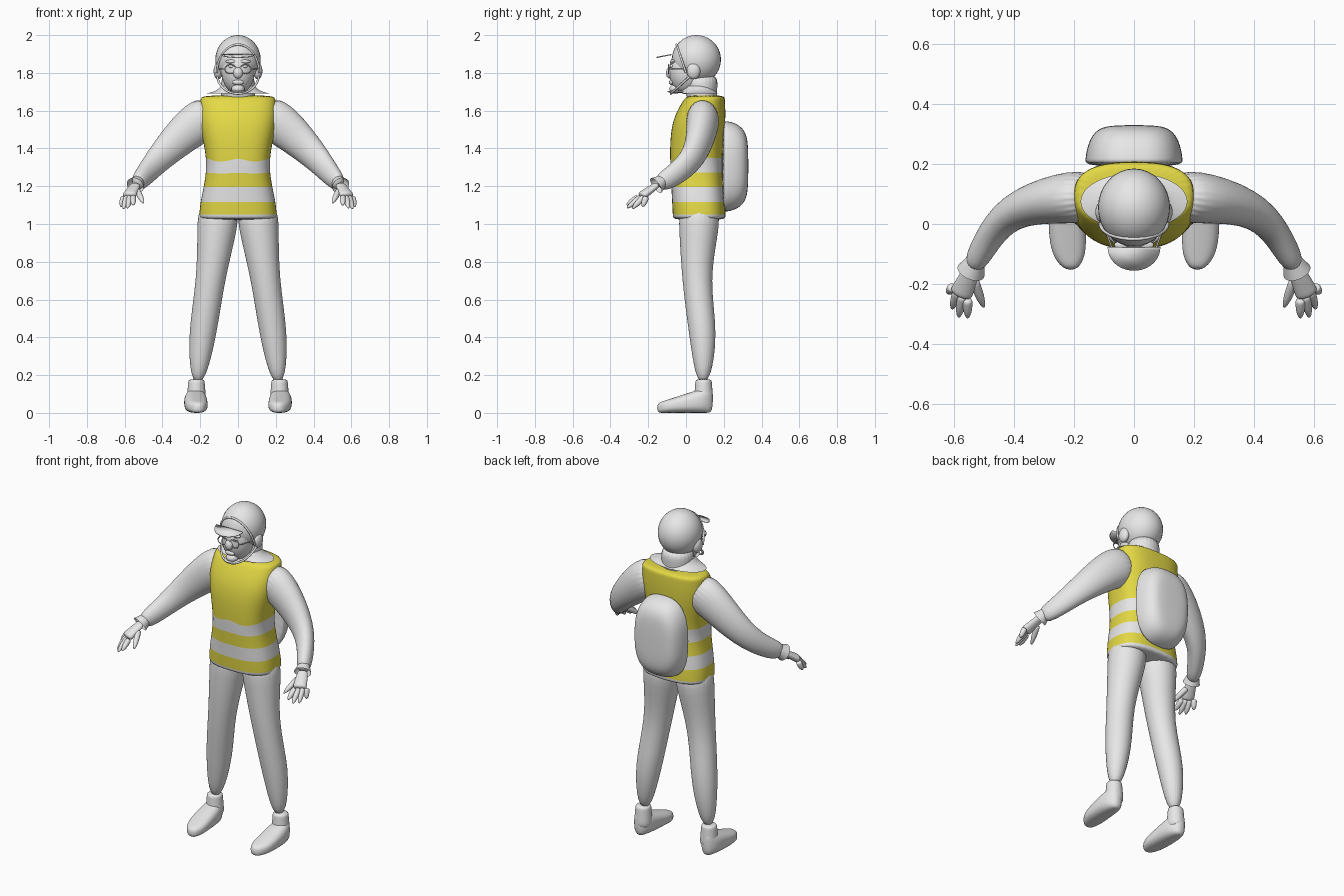
import bpy, bmesh
from math import sin, cos, pi, tau, floor, copysign
from mathutils import Vector

cube = bpy.data.objects.get("Cube")
if cube:
    bpy.data.objects.remove(cube)

X, Y, Z = Vector((1, 0, 0)), Vector((0, 1, 0)), Vector((0, 0, 1))


def material(name, *rgb):
    made = bpy.data.materials.new(name)
    made.use_nodes = True
    made.diffuse_color = (*rgb, 1)
    made.node_tree.nodes["Principled BSDF"].inputs["Base Color"].default_value = (*rgb, 1)
    return made


grey = material("light_grey", .8, .8, .8)
yellow = material("safety_yellow", .77, .69, .06)


def place(name, data):
    data.materials.append(grey)
    part = bpy.data.objects.new(name, data)
    bpy.context.collection.objects.link(part)
    return part


def finish(name, bm, level):
    bmesh.ops.recalc_face_normals(bm, faces=bm.faces)
    for face in bm.faces:
        face.smooth = True
    mesh = bpy.data.meshes.new(name)
    bm.to_mesh(mesh)
    bm.free()
    part = place(name, mesh)
    if level:
        smooth = part.modifiers.new("smooth", "SUBSURF")
        smooth.levels = smooth.render_levels = level
    return part


def loft(name, rings, ref=Y, axis=None, ratio=1, power=2, segs=24, caps=True, level=2):
    """Skin rings of (centre, radius, optional second radius) along their path."""
    bm = bmesh.new()
    loops = []
    for i, (centre, wide, *tall) in enumerate(rings):
        ahead, behind = rings[min(i + 1, len(rings) - 1)], rings[max(i - 1, 0)]
        along = axis or (Vector(ahead[0]) - Vector(behind[0])).normalized()
        side = ref.cross(along).normalized()
        up = along.cross(side)
        high = tall[0] if tall else wide * ratio
        loop = []
        for k in range(segs):
            c, s = cos(tau * k / segs), sin(tau * k / segs)
            across = side * wide * copysign(abs(c) ** (2 / power), c)
            upward = up * high * copysign(abs(s) ** (2 / power), s)
            loop.append(bm.verts.new(Vector(centre) + across + upward))
        loops.append(loop)
    for low, top in zip(loops, loops[1:]):
        for k in range(segs):
            bm.faces.new((low[k - 1], low[k], top[k], top[k - 1]))
    if caps:
        bm.faces.new(loops[0])
        bm.faces.new(loops[-1])
    return finish(name, bm, level)


def stack(name, rows, **options):
    """Level sections given as height, half width, front and back."""
    rings = [((0, (front + back) / 2, z), wide, (back - front) / 2)
             for z, wide, front, back in rows]
    return loft(name, rings, axis=Z, **options)


def ball(name, centre, size):
    bm = bmesh.new()
    bmesh.ops.create_uvsphere(bm, u_segments=32, v_segments=20, radius=1)
    bmesh.ops.scale(bm, vec=size, verts=bm.verts)
    bmesh.ops.translate(bm, vec=centre, verts=bm.verts)
    return finish(name, bm, 0)


def wire(name, points, radius, closed=False):
    curve = bpy.data.curves.new(name, "CURVE")
    curve.dimensions = "3D"
    curve.bevel_depth, curve.bevel_resolution = radius, 2
    spline = curve.splines.new("POLY")
    spline.points.add(len(points) - 1)
    for target, point in zip(spline.points, points):
        target.co = (*point, 1)
    spline.use_cyclic_u = closed
    return place(name, curve)


def arc(turn, steps=24):
    return [turn * i / steps for i in range(steps + 1)]


# Vest: evenly spaced bands, pinched at the waist and swelling at hem and chest
hem, band, shoulder = 1.04, .0775, 8


def vest_row(k):
    pinch = cos(tau * k / 7)
    front = -.07 - .004 * k + .09 * (k / shoulder) ** 6
    return hem + band * k, .187 + .02 * pinch, front, .2 + .01 * pinch


vest = stack("vest", [vest_row(k) for k in (-.25, *range(shoulder + 1), shoulder + .3)],
             power=2.6, segs=32)
vest.data.materials.append(yellow)
for face in vest.data.polygons:
    face.material_index = floor((face.center.z - hem) / band) not in (-1, 1, 3)

# Wavy upper edge of the top stripe on the chest side
stripe_top = vest_row(4)[0]
for vert in vest.data.vertices:
    if vert.co.y < 0 and abs(vert.co.z - stripe_top) < .01:
        vert.co.z -= .03 * abs(sin(vert.co.x * pi / .17))

# Flared collar lying on the shoulders
stack("collar", [(1.73, .09, -.01, .15), (1.7, .12, -.03, .16), (1.69, .18, -.02, .17)],
      caps=False)
ball("chin_flap", (0, -.03, 1.7), (.055, .07, .006))

# Backpack: rounded block whose outer face domes backwards
loft("backpack", [((0, .19 + .14 * sin(a), 1.305), .164 * cos(a) ** .4, .242 * cos(a) ** .4)
                  for a in arc(pi * .49, 8)], axis=Y, ref=Z, power=2.7, segs=32)

# Neck, face and helmet
stack("neck", [(1.62, .1, .01, .17), (1.7, .085, 0, .16), (1.8, .1, -.02, .18)])
ball("face", (0, 0, 1.81), (.088, .09, .122))
ball("nose", (0, -.086, 1.8), (.025, .02, .03))
ball("mouth", (0, -.076, 1.75), (.03, .014, .014))
ball("chin", (0, -.055, 1.715), (.035, .033, .025))
ball("helmet", (0, .055, 1.87), (.12, .13, .13))
wire("helmet_rim", [(.112 * cos(a), -.05 * sin(a), 1.8 + .15 * sin(a)) for a in arc(pi)], .006)

# Peak: thin half disc dipping forwards
bm = bmesh.new()
reach = .078
bm.faces.new([bm.verts.new((.088 * cos(a), -reach * (1 + sin(a)), 1.9 - .015 * sin(a)))
              for a in arc(pi)])
peak = finish("peak", bm, 0)
peak.modifiers.new("thickness", "SOLIDIFY").thickness = .006

# Paired parts
for side, s in (("left", 1), ("right", -1)):
    def limb(part, rings, **options):
        mirrored = [((x * s, y, z), *radii) for (x, y, z), *radii in rings]
        return loft(f"{side}_{part}", mirrored, **options)

    def finger(part, base, tip):
        limb(part, [(base.lerp(tip, t), .013 * (1 - t ** 4) + .004) for t in arc(1, 5)],
             ref=Z, segs=10, level=1)

    # Face details, ear cup, spectacles and strap
    ball(f"{side}_eye", (.034 * s, -.074, 1.835), (.016, .012, .01))
    ball(f"{side}_brow", (.036 * s, -.07, 1.86), (.03, .014, .01))
    ball(f"{side}_ear_cup", (.105 * s, .04, 1.81), (.024, .036, .044))
    wire(f"{side}_lens_rim", [((.04 + .03 * cos(a)) * s, -.092, 1.82 + .024 * sin(a))
                              for a in arc(tau)], .0025, closed=True)
    wire(f"{side}_temple", [(.07 * s, -.092, 1.82), (.108 * s, .02, 1.82)], .003)
    wire(f"{side}_chin_strap", [(.11 * cos(a) * s, .03 - .11 * sin(a), 1.79 - .1 * sin(a))
                                for a in arc(pi / 2)], .006)

    # Arm with a flared cuff
    wrist, knuckles = Vector((.54, -.15, 1.21)), Vector((.58, -.24, 1.145))
    limb("arm", [((.12, .09, 1.59), .09), ((.24, .09, 1.525), .088), ((.42, .05, 1.35), .058),
                 ((.5, -.07, 1.25), .046), (wrist, .036)], ref=Z, ratio=1.3)
    limb("cuff", [(wrist.lerp(knuckles, t), .044 + .04 * t) for t in (-.3, -.1, .1)],
         ref=Z, caps=False)

    # Hand: palm, thumb and a fan of four fingers
    limb("palm", [(wrist.lerp(knuckles, t), .028 + .012 * t) for t in arc(1, 4)],
         ref=Z, ratio=.6)
    finger("thumb", Vector((.535, -.185, 1.18)), Vector((.5, -.28, 1.11)))
    names = ("index", "middle", "ring", "little")
    first_tip, last_tip = Vector((.555, -.315, 1.1)), Vector((.62, -.23, 1.09))
    for i, name in enumerate(names):
        t = i / 3
        base = knuckles + Vector((.05 * t - .025, .04 * t - .01, 0))
        bulge = Vector((.01, -.03, -.015)) * sin(pi * t)
        finger(f"{name}_finger", base, first_tip.lerp(last_tip, t) + bulge)

    # Leg
    limb("leg", [((.1, .07, 1.1), .11), ((.11, .07, .98), .108), ((.145, .05, .7), .072),
                 ((.19, .095, .41), .078), ((.215, .09, .15), .035)])

    # Boot: tapered shaft over a flat-soled foot narrowing at heel and toe
    limb("boot_shaft", [((.22, .093, z), .057 - .08 * z) for z in (.04, .1, .16, .18)])
    foot = []
    for t in arc(1, 8):
        t = .02 + .96 * t
        high = .075 - .05 * t
        foot.append(((.225 - .015 * t ** 3, .15 - .31 * t, high), 
                     .062 * (1 - abs(2 * t - 1) ** 3) ** .5, high))
    limb("boot", foot, ref=Z, axis=Y, power=2.6)
